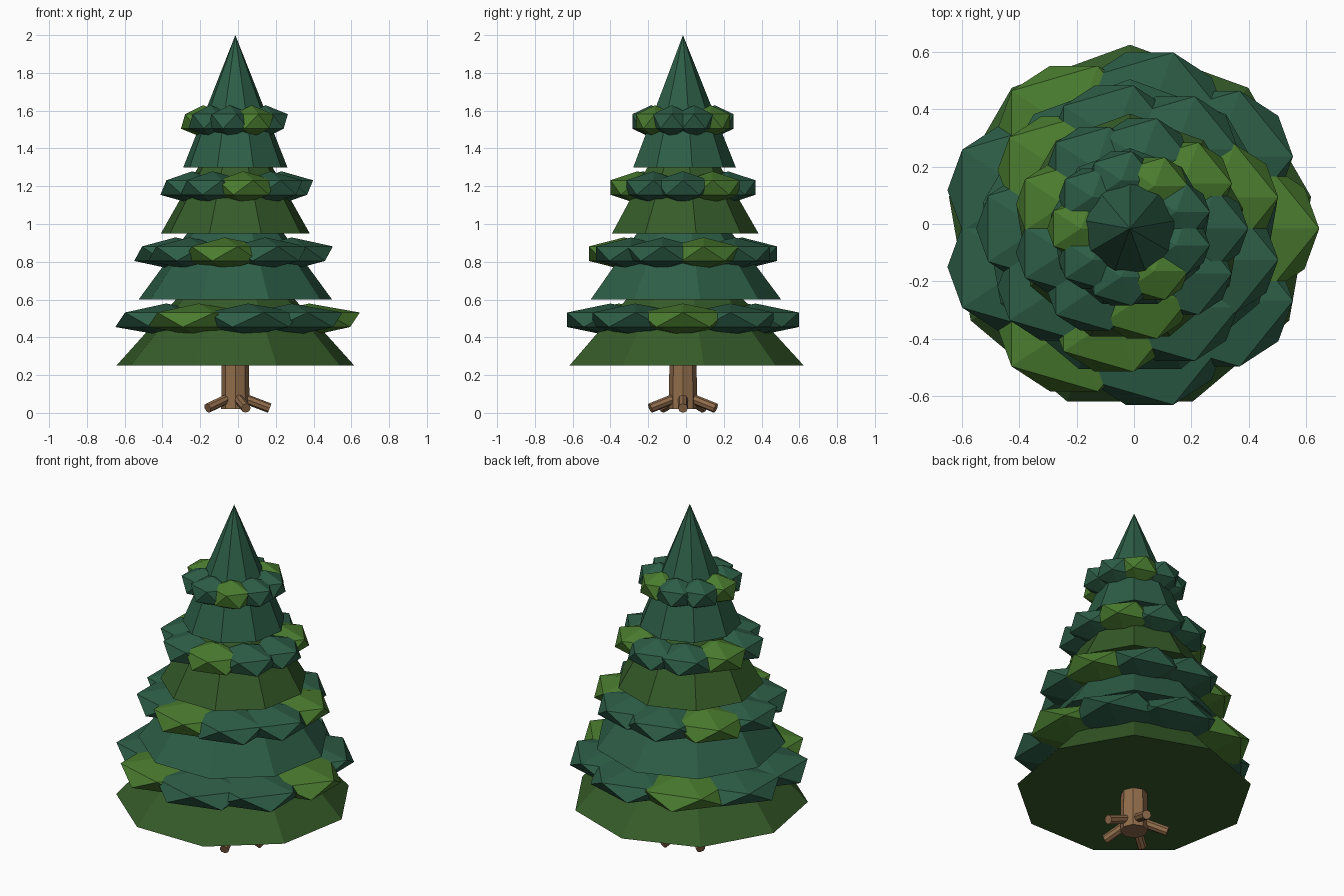
import bpy
from math import cos, sin, radians, pi
from mathutils import Vector

if "Cube" in bpy.data.objects:
    bpy.data.objects.remove(bpy.data.objects["Cube"])

CX, CY = -0.014, -0.016   # tree axis


def material(name, rgb):
    m = bpy.data.materials.new(name)
    m.diffuse_color = (*rgb, 1)
    m.use_nodes = True
    m.node_tree.nodes["Principled BSDF"].inputs["Base Color"].default_value = m.diffuse_color
    return m


BARK = material("bark", (0.28, 0.15, 0.07))
TEAL = material("teal_needles", (0.026, 0.11, 0.062))
MOSS = material("moss_needles", (0.036, 0.105, 0.022))
LIGHT = material("light_needles", (0.068, 0.20, 0.028))


def finish(name, mat):
    ob = bpy.context.object
    ob.name = name
    ob.data.materials.append(mat)
    return ob


def cone(name, mat, sides, r1, r2, z, height):
    bpy.ops.mesh.primitive_cone_add(vertices=sides, radius1=r1, radius2=r2, depth=height,
                                    location=(CX, CY, z + height / 2))
    return finish(name, mat)


def rod(name, mat, a, b, radius, sides):
    a, b = Vector(a), Vector(b)
    d = b - a
    bpy.ops.mesh.primitive_cylinder_add(vertices=sides, radius=radius, depth=d.length,
                                        location=(a + b) / 2,
                                        rotation=d.to_track_quat('Z', 'Y').to_euler())
    return finish(name, mat)


# Trunk
cone("trunk", BARK, 8, 0.075, 0.07, 0.02, 0.4)

# Five roots sloping outwards to the ground
for i in range(5):
    a = i * 2 * pi / 5
    rod(f"root_{i + 1}", BARK,
        (CX + 0.03 * cos(a), CY + 0.03 * sin(a), 0.083),
        (CX + 0.182 * cos(a), CY + 0.182 * sin(a), 0.025), 0.026, 8)

# Four overlapping nine-sided cones, each with a ring of nine needle clumps
for t in range(4):
    radius = 0.64 - 0.12 * t
    base = 0.25 + 0.35 * t
    cone(f"tier_{t + 1}", TEAL if t % 2 else MOSS, 9, radius, 0, base, 0.7)
    for k in range(9):
        a = radians(20 * t + 40 * k)
        r = 0.61 * radius
        bpy.ops.mesh.primitive_ico_sphere_add(
            subdivisions=1, radius=1,
            location=(CX + r * cos(a), CY + r * sin(a), base + 0.243))
        ob = finish(f"clump_{t + 1}_{k + 1}", LIGHT if k % 3 == 0 else TEAL)
        ob.scale = (0.469 * radius, 0.42 * radius, 0.086)
